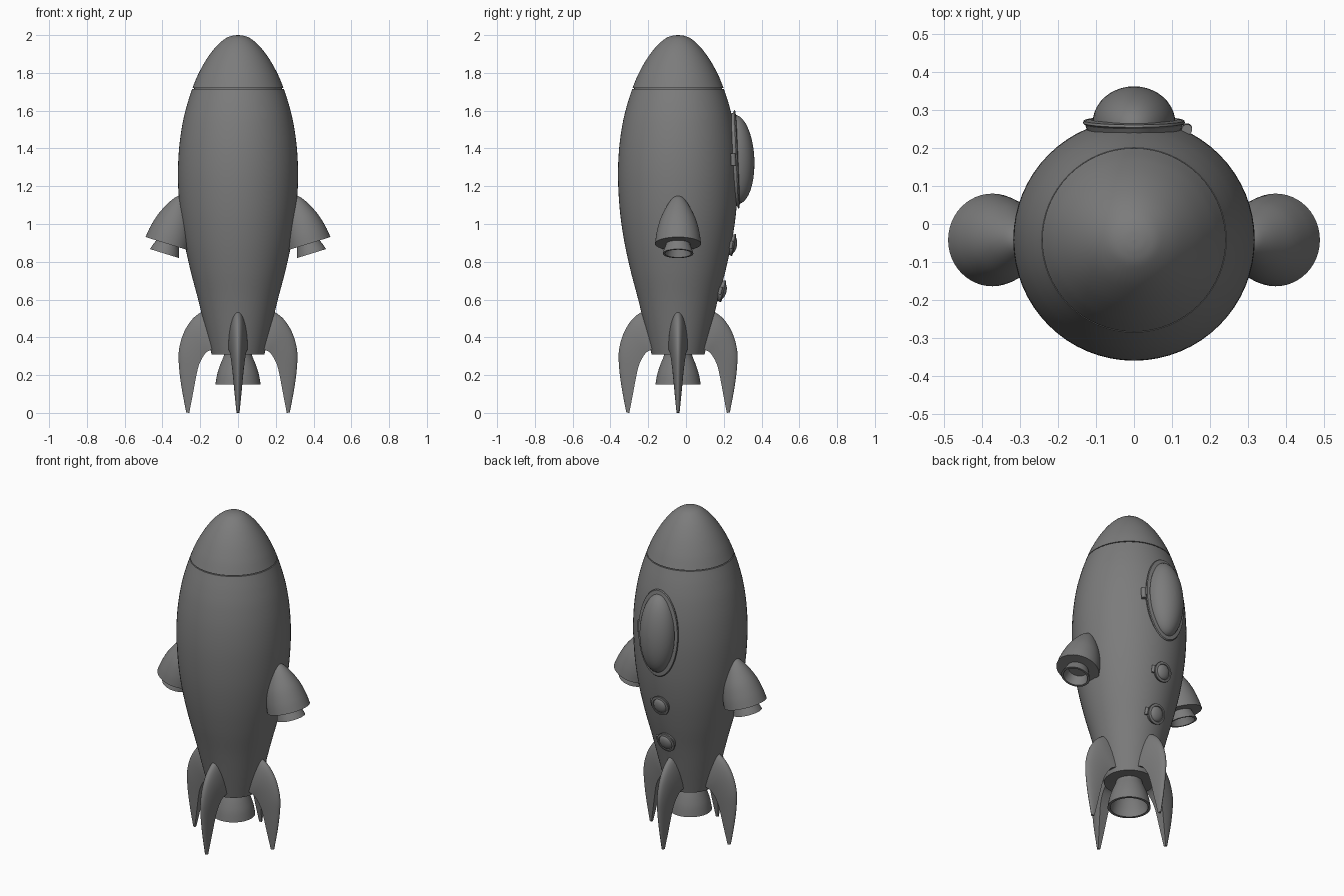
import bpy, bmesh, math
from mathutils import Vector, Matrix

if "Cube" in bpy.data.objects:
    bpy.data.objects.remove(bpy.data.objects["Cube"])

AXIS = Matrix.Translation((0, -0.042, 0))  # rocket axis sits slightly forward

# Dark grey paint for every part
PAINT = bpy.data.materials.new("dark_grey")
PAINT.diffuse_color = (0.2, 0.2, 0.2, 1)
PAINT.use_nodes = True
PAINT.node_tree.nodes["Principled BSDF"].inputs["Base Color"].default_value = PAINT.diffuse_color


def smooth(pts, n=6):
    """Catmull-Rom through points of any dimension."""
    out = []
    for i in range(len(pts) - 1):
        p = [Vector(pts[min(max(j, 0), len(pts) - 1)]) for j in (i - 1, i, i + 1, i + 2)]
        for k in range(n):
            t = k / n
            out.append(0.5 * (2 * p[1] + (p[2] - p[0]) * t
                              + (2 * p[0] - 5 * p[1] + 4 * p[2] - p[3]) * t ** 2
                              + (3 * p[1] - p[0] - 3 * p[2] + p[3]) * t ** 3))
    return out + [Vector(pts[-1])]


def loft(name, rings, mat, angle=35):
    """Skin a list of equal-length rings and cap both ends."""
    bm = bmesh.new()
    vs = [[bm.verts.new(p) for p in r] for r in rings]
    n = len(vs[0])
    for a, b in zip(vs, vs[1:]):
        for i in range(n):
            bm.faces.new((a[i], a[(i + 1) % n], b[(i + 1) % n], b[i]))
    bm.faces.new(vs[0])
    bm.faces.new(vs[-1])
    bmesh.ops.remove_doubles(bm, verts=bm.verts, dist=1e-5)
    bmesh.ops.recalc_face_normals(bm, faces=bm.faces)
    me = bpy.data.meshes.new(name)
    bm.to_mesh(me)
    bm.free()
    me.materials.append(PAINT)
    ob = bpy.data.objects.new(name, me)
    bpy.context.collection.objects.link(ob)
    me.transform(mat)
    if mat.determinant() < 0:
        me.flip_normals()
    bpy.ops.object.select_all(action='DESELECT')
    bpy.context.view_layer.objects.active = ob
    ob.select_set(True)
    bpy.ops.object.shade_smooth_by_angle(angle=math.radians(angle))
    return ob


def lathe(name, prof, mat, seg=64, sx=1, sy=1, angle=35):
    """Revolve (radius, z) points; sx, sy stretch the circle to an ellipse."""
    rings = [[Vector((max(r, 1e-4) * sx * math.cos(2 * math.pi * i / seg),
                      max(r, 1e-4) * sy * math.sin(2 * math.pi * i / seg), z))
              for i in range(seg)] for r, z in prof]
    return loft(name, rings, mat, angle)


# Body, and separate nose cone leaving a thin groove
side = smooth([(.14, .31), (.172, .44), (.211, .6), (.253, .76), (.287, .92), (.309, 1.08),
               (.318, 1.25), (.312, 1.4), (.294, 1.53), (.27, 1.63), (.243, 1.714)])
lathe("body", [(.05, .312), (.135, .31)] + side + [(.232, 1.714), (.232, 1.73)], AXIS)
nose = smooth([(.2415, 1.719), (.212, 1.79), (.168, 1.87), (.118, 1.937),
               (.07, 1.98), (.033, 1.996), (0, 2.0)])
lathe("nose_cone", [(.1, 1.719)] + nose, AXIS)

# Main engine nozzle
bell = smooth([(.07, .33), (.076, .3), (.094, .255), (.11, .205), (.12, .15)], 4)
bore = smooth([(.105, .15), (.1, .19), (.084, .24), (.065, .28)], 4)
lathe("main_nozzle", bell + bore, AXIS)

# Four curved fins: outer edge, inner edge, half thickness; rounded outside, flat inside
fin = smooth([(.15, .55, .08, .335, .052), (.20, .53, .11, .338, .052),
              (.247, .49, .145, .333, .049), (.289, .42, .175, .312, .042),
              (.313, .33, .205, .258, .034), (.312, .24, .221, .195, .027),
              (.298, .13, .237, .11, .019), (.274, .002, .258, 0, .008)], 5)
rings = []
for ox, oz, ix, iz, h in fin:
    o, i_ = Vector((ox, 0, oz)), Vector((ix, 0, iz))
    rings.append([i_ + (o - i_) * math.cos(a) + Vector((0, h * math.sin(a), 0))
                  for a in (math.pi * (k / 20 - .5) for k in range(21))])
for k, label in enumerate(("right", "back", "left", "front")):
    loft(label + "_fin", rings, AXIS @ Matrix.Rotation(k * math.pi / 2, 4, 'Z'), 45)

# Two tilted side boosters with nozzles
pod = smooth([(.122, 0), (.114, .06), (.096, .13), (.067, .195), (.038, .242), (.017, .261), (0, .267)])
jet = [(.06, .01), (.066, -.01), (.074, -.03), (.081, -.054), (.069, -.054), (.06, -.025), (.052, .0)]
for label, s in (("right", 1), ("left", -1)):
    m = (AXIS @ Matrix.Diagonal((s, 1, 1, 1)) @ Matrix.Translation((.373, 0, .895))
         @ Matrix.Rotation(math.radians(-17.2), 4, 'Y'))
    lathe(label + "_booster", [(.03, 0)] + pod, m, 48)
    lathe(label + "_booster_nozzle", jet, m, 48)


def window(name, y, z, tilt, w, h, frame, depth, dome):
    """Oval window on the back: frame, glass dome and hinge; local z points outward."""
    m = Matrix.Translation((0, y, z)) @ Matrix.Rotation(math.radians(-90 + tilt), 4, 'X')
    k = 1 - frame / w
    lathe(name + "_frame", [(.5, -depth * 1.4), (.9, -depth * 1.4), (.95, -depth * .3), (1, 0),
                            (.98, depth * .35), (k + .04, depth * .55), (k, 0)],
          m, 48, w, h, 30)
    cap = [(math.cos(a * math.pi / 20), math.sin(a * math.pi / 20) * dome) for a in range(11)]
    gw, gh = w - frame, h - frame
    lathe(name + "_glass", [(1, -depth)] + cap, m, 48, gw, gh)
    # Hinge barrel on the +x side
    r = min(.014, w * .16)
    L = min(.032, w * .35)
    lathe(name + "_hinge", [(0, -L), (r, -L), (r, L), (0, L)],
          m @ Matrix.Translation((w + r * .3, 0, -depth * .9)) @ Matrix.Rotation(math.pi / 2, 4, 'X'), 20)


window("main_window", .266, 1.342, 2.5, .135, .262, .026, .018, .096)
window("upper_porthole", .25, .889, -10, .058, .06, .016, .012, .02)
window("lower_porthole", .194, .644, -14, .058, .06, .016, .014, .02)
